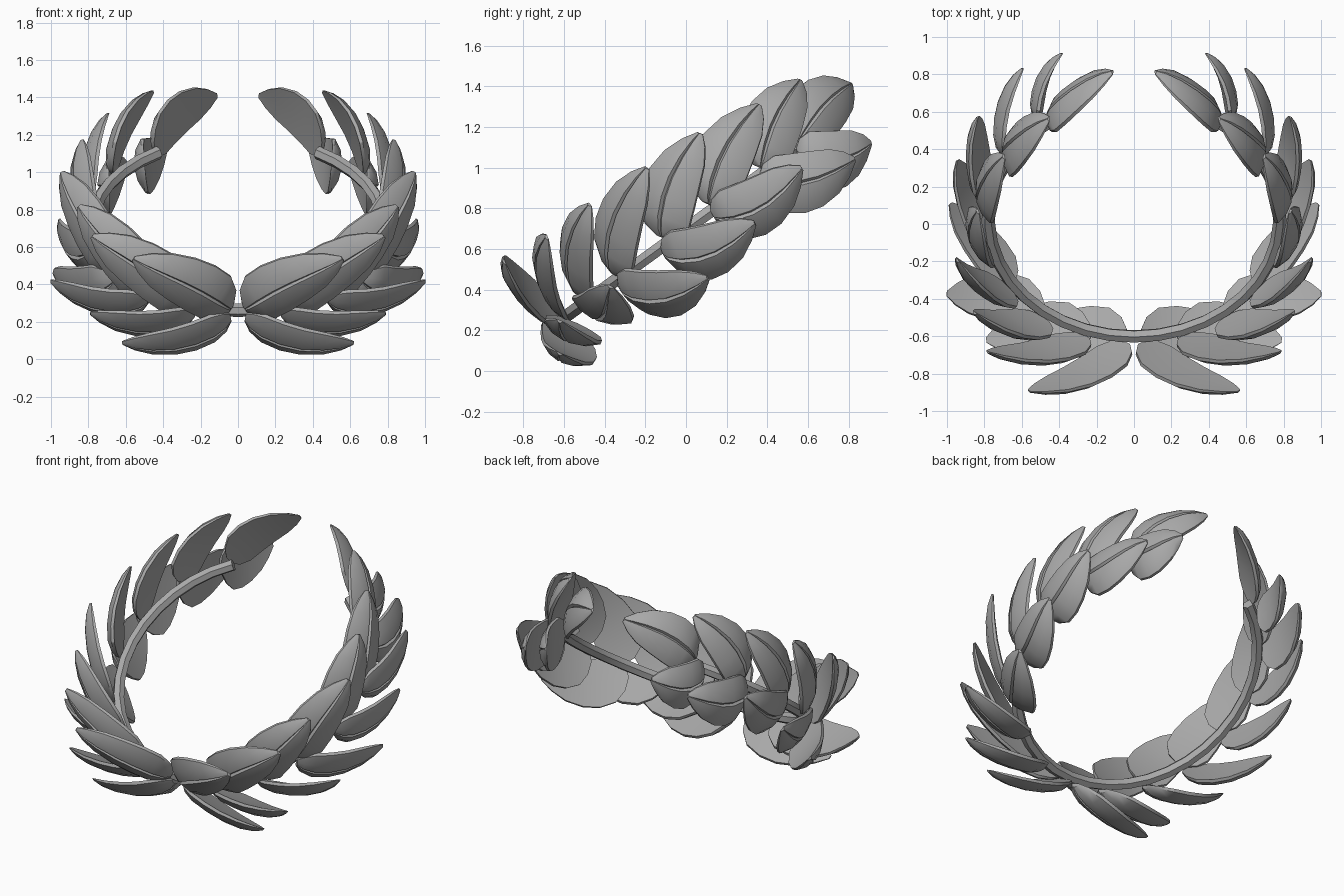
import bpy, bmesh
from math import sin, cos, pi, radians
from mathutils import Vector

cube = bpy.data.objects.get("Cube")
if cube:
    bpy.data.objects.remove(cube)

# One stone-like colour for the whole wreath
stone = bpy.data.materials.new("stone_grey")
stone.use_nodes = True
GREY = (0.4, 0.4, 0.4, 1)
stone.diffuse_color = GREY
stone.node_tree.nodes["Principled BSDF"].inputs["Base Color"].default_value = GREY

# Tilted circle that the stem follows
TILT = radians(36)
CENTRE = Vector((0, 0.03, 0.72))
RADIUS = 0.78
BACKWARD = Vector((0, cos(TILT), sin(TILT)))
AXIS = Vector((0, -sin(TILT), cos(TILT)))
parts = []


def radial(angle):
    """Outward direction on the circle, measured from the front."""
    a = radians(angle)
    return Vector((sin(a), 0, 0)) - BACKWARD * cos(a)


def loft(name, rings):
    """Skin a list of equal closed rings and cap both ends."""
    bm = bmesh.new()
    rows = [[bm.verts.new(p) for p in ring] for ring in rings]
    count = len(rows[0])
    for a, b in zip(rows, rows[1:]):
        for i in range(count):
            j = (i + 1) % count
            bm.faces.new((a[i], a[j], b[j], b[i]))
    bm.faces.new(rows[0])
    bm.faces.new(rows[-1])
    bmesh.ops.recalc_face_normals(bm, faces=bm.faces)
    mesh = bpy.data.meshes.new(name)
    bm.to_mesh(mesh)
    bm.free()
    mesh.materials.append(stone)
    obj = bpy.data.objects.new(name, mesh)
    bpy.context.collection.objects.link(obj)
    parts.append(obj)


# Stem: a six-sided rod swept round the open circle
def stem_ring(angle, thick=0.036):
    out = radial(angle)
    mid = CENTRE + out * RADIUS
    return [mid + (out * cos(k * pi / 3) + AXIS * sin(k * pi / 3)) * thick
            for k in range(6)]


END = 147
STEPS = 30
loft("stem", [stem_ring(-END + 2 * END * i / STEPS) for i in range(STEPS + 1)])

# Leaf: outline as (length, half width), section as (across, height)
OUTLINE = [(0, .25), (.06, .66), (.18, .96), (.36, 1), (.55, .93),
           (.75, .74), (.9, .43), (1, .1)]
HALF = [(1, 0), (1, .28), (.58, .8), (.08, 1)]
SECTION = ([(-u, h) for u, h in HALF] + [(0, .78)]
           + HALF[::-1] + [(0, .06)])


def leaf(name, side, row, angle, tip, lean, sway):
    """Row is 1 above the stem and -1 below; the leaf swells away from it."""
    width, height, bow = 0.15, 0.07, 0.03
    base = CENTRE + radial(angle) * (RADIUS + 0.015) + AXIS * 0.03 * row
    along = Vector(tip) - base
    lean = radians(lean)
    face = radial(angle + 5) * cos(lean) + AXIS * row * sin(lean)
    across = face.cross(along).normalized()
    face = along.cross(across).normalized()
    rings = []
    for t, w in OUTLINE:
        mid = (base + along * t + face * bow * sin(pi * t)
               + across * row * sway * sin(pi * t ** .85))
        ring = [mid + across * u * w * width + face * h * height * w ** .7
                for u, h in SECTION]
        rings.append([Vector((p.x * side, p.y, p.z)) for p in ring])
    loft(name, rings)


# Each leaf: angle of its base on the stem, its tip, its lean off the stem
UPPER = [(3, (.56, -.89, .54), 19), (19, (.78, -.68, .66), 26),
         (37, (.85, -.47, .82), 28), (56, (.94, -.19, 1.0), 26),
         (79, (.83, .07, 1.17), 21), (99, (.69, .36, 1.31), 19),
         (123, (.45, .56, 1.43), 16), (146, (.11, .81, 1.41), 2)]
LOWER = [(3, (.62, -.62, .09), 28), (17, (.79, -.62, .25), 28),
         (37, (1, -.37, .42), 26), (55, (.98, .11, .46), 24),
         (76, (.94, .34, .73), 22), (98, (.83, .57, 1), 18),
         (120, (.59, .83, 1.04), 14), (141, (.38, .91, 1.12), 26)]

for side, word in ((1, "left"), (-1, "right")):
    for row, level, leaves, sway in ((1, "upper", UPPER, .036),
                                     (-1, "lower", LOWER, .05)):
        for i, (angle, tip, lean) in enumerate(leaves, 1):
            leaf(f"{word}_{level}_leaf_{i}", side, row, angle, tip, lean, sway)

# Smooth domes with crisp rims and midribs
bpy.ops.object.select_all(action="DESELECT")
for obj in parts:
    obj.select_set(True)
bpy.context.view_layer.objects.active = parts[0]
bpy.ops.object.shade_smooth_by_angle(angle=radians(32))
